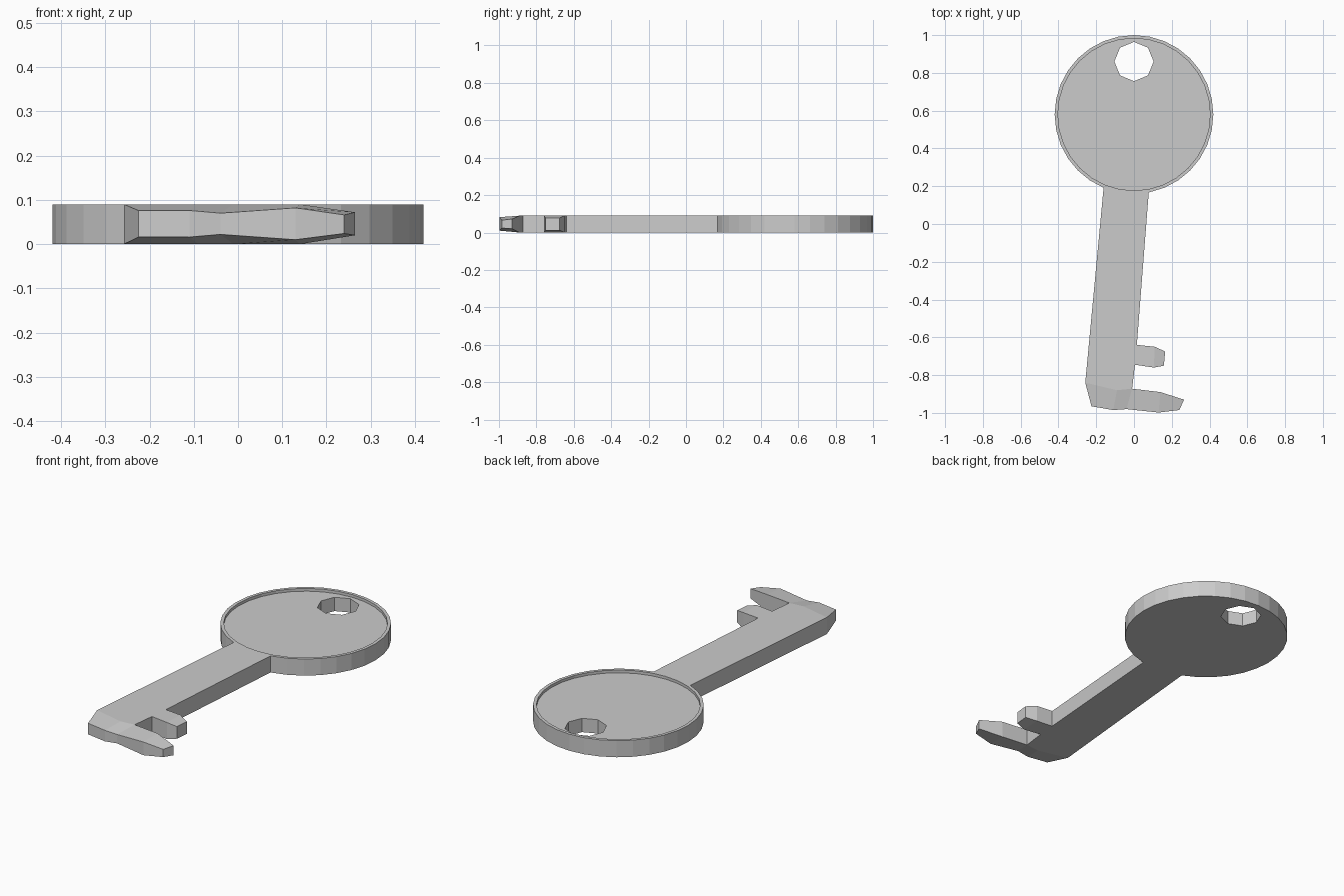
import bpy, bmesh
from math import sin, cos, pi, asin

if "Cube" in bpy.data.objects:
    bpy.data.objects.remove(bpy.data.objects["Cube"])

T = 0.09            # key thickness
CY, R = 0.58, 0.42  # centre and radius of the round head


def finish(bm, name):
    bmesh.ops.remove_doubles(bm, verts=bm.verts, dist=1e-5)
    bmesh.ops.recalc_face_normals(bm, faces=bm.faces)
    mesh = bpy.data.meshes.new(name)
    bm.to_mesh(mesh)
    bm.free()
    ob = bpy.data.objects.new(name, mesh)
    bpy.context.collection.objects.link(ob)
    return ob


def prism(name, pts, z0, z1):
    bm = bmesh.new()
    face = bm.faces.new([bm.verts.new((x, y, z0)) for x, y in pts])
    res = bmesh.ops.extrude_face_region(bm, geom=[face])
    for v in res["geom"]:
        if isinstance(v, bmesh.types.BMVert):
            v.co.z = z1
    return finish(bm, name)


def circle(cy, r, n):
    return [(r * sin(2 * pi * i / n), cy + r * cos(2 * pi * i / n)) for i in range(n)]


def cut(target, cutter):
    cutter.hide_render = True
    mod = target.modifiers.new("cut", "BOOLEAN")
    mod.operation = "DIFFERENCE"
    mod.solver = "EXACT"
    mod.object = cutter
    bpy.context.view_layer.objects.active = target
    bpy.ops.object.modifier_apply(modifier=mod.name)
    bpy.data.objects.remove(cutter)


def bit(name, sections):
    """Bar swept through sections of two edge points (x, y, inset below, inset above)."""
    bm = bmesh.new()
    rings = []
    for a, b in sections:
        rings.append([bm.verts.new(c) for c in (
            (a[0], a[1], a[2]), (b[0], b[1], b[2]),
            (b[0], b[1], T - b[3]), (a[0], a[1], T - a[3]))])
    for p, q in zip(rings, rings[1:]):
        for i in range(4):
            j = (i + 1) % 4
            bm.faces.new((p[i], p[j], q[j], q[i]))
    bm.faces.new(rings[0])
    bm.faces.new(rings[-1])
    return finish(bm, name)


# Round head with a thin raised rim and an octagonal hanging hole
head = prism("key_head", circle(CY, R, 32), 0, T)
cut(head, prism("recess_cutter", circle(CY, 0.403, 32), T - 0.015, T + 0.1))
cut(head, prism("hole_cutter", circle(0.86, 0.104, 8), -0.1, T + 0.1))

# Slanted shaft, its upper end following the curve of the head
a0, a1 = asin(-0.163 / R), asin(0.08 / R)
arc = [a0 + (a1 - a0) * i / 4 for i in range(5)]
end = [(0.413 * sin(a), CY - 0.413 * cos(a)) for a in arc]
prism("key_shaft", end + [(0.015, -0.64), (0.005, -0.745), (-0.01, -0.872),
                          (-0.09, -0.88), (-0.258, -0.84)], 0, T)

# Short upper tooth
bit("upper_tooth", [
    ((0.015, -0.64, 0, 0), (0.005, -0.745, 0, 0)),
    ((0.11, -0.65, 0, 0), (0.105, -0.76, 0, 0)),
    ((0.165, -0.675, 0.012, 0.012), (0.158, -0.75, 0.012, 0.012))])

# Long lower tooth, thinning towards its outer edge and tip
bit("lower_tooth", [
    ((-0.258, -0.84, 0, 0), (-0.225, -0.965, 0.016, 0.014)),
    ((-0.09, -0.88, 0, 0), (-0.11, -0.985, 0.016, 0.014)),
    ((-0.01, -0.872, 0, 0), (-0.04, -0.98, 0.022, 0.020)),
    ((0.14, -0.89, 0, 0), (0.13, -0.998, 0.010, 0.008)),
    ((0.265, -0.93, 0.020, 0.018), (0.24, -0.985, 0.024, 0.024))])
